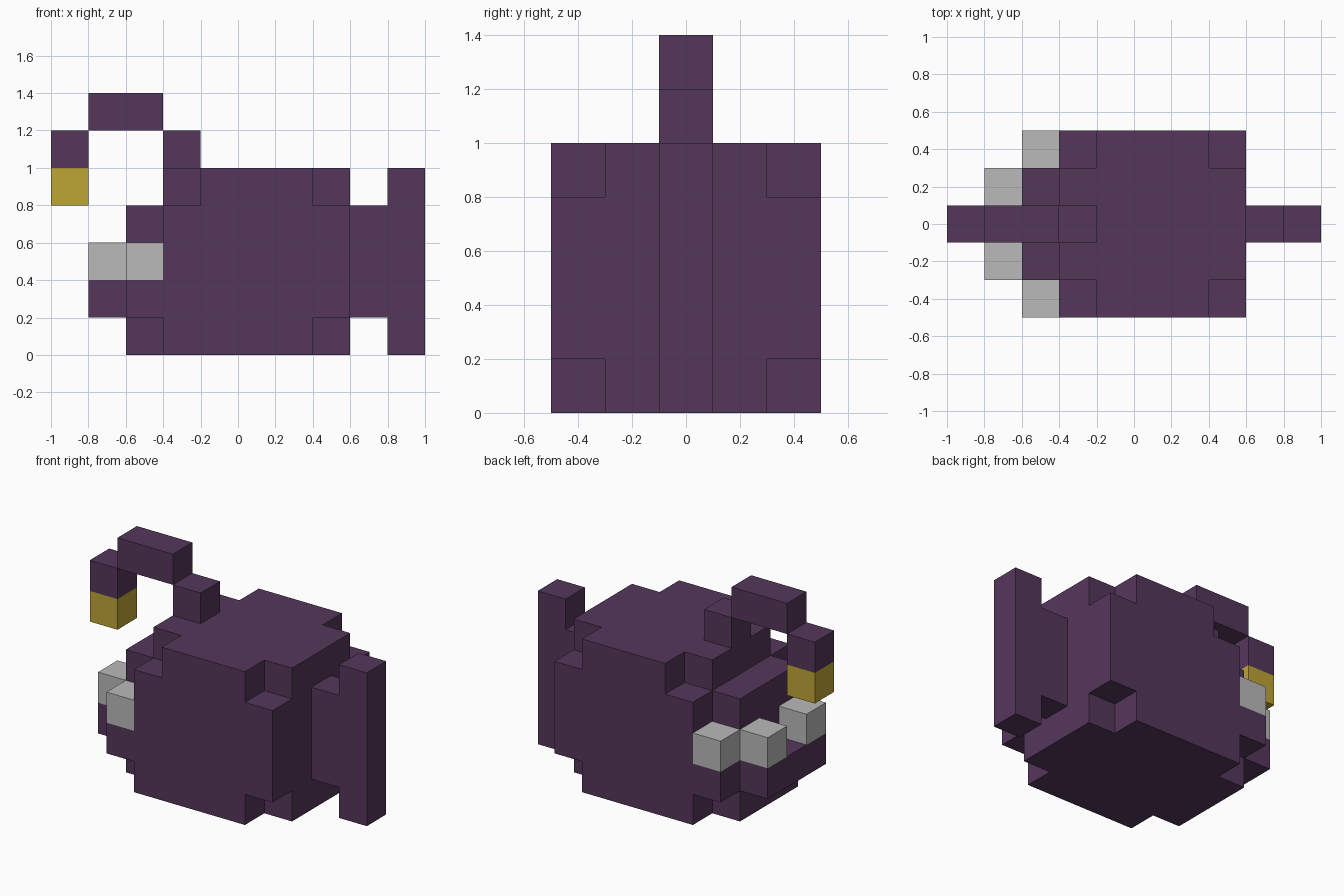
import bpy
import bmesh
import math
from mathutils import Vector

if "Cube" in bpy.data.objects:
    bpy.data.objects.remove(bpy.data.objects["Cube"], do_unlink=True)

S = 0.2  # block size


def make_material(name, rgb):
    mat = bpy.data.materials.new(name)
    mat.use_nodes = True
    mat.diffuse_color = (*rgb, 1)
    bsdf = next(n for n in mat.node_tree.nodes if n.type == 'BSDF_PRINCIPLED')
    bsdf.inputs["Base Color"].default_value = (*rgb, 1)
    return mat


purple = make_material("deep purple", (0.089, 0.038, 0.105))
ivory = make_material("tooth grey", (0.49, 0.49, 0.49))
gold = make_material("lure gold", (0.515, 0.376, 0.036))


def blocks(name, cells, mat):
    """Outer skin of a set of blocks; x counts from the snout, y from the middle, z from the ground."""
    cells = set(cells)
    bm = bmesh.new()
    for c in cells:
        center = Vector(((c[0] - 4.5) * S, c[1] * S, (c[2] + 0.5) * S))
        for axis in range(3):
            for sign in (-1, 1):
                near = list(c)
                near[axis] += sign
                if tuple(near) in cells:
                    continue
                n, u, v = Vector(), Vector(), Vector()
                n[axis], u[(axis + 1) % 3], v[(axis + 2) % 3] = sign, 1, sign
                corners = ((-1, -1), (1, -1), (1, 1), (-1, 1))
                bm.faces.new([bm.verts.new(center + (n + u * a + v * b) * S / 2)
                              for a, b in corners])
    bmesh.ops.remove_doubles(bm, verts=bm.verts, dist=0.001)
    # Merge flush squares into large flat faces
    bmesh.ops.dissolve_limit(bm, angle_limit=math.radians(1),
                             verts=bm.verts, edges=bm.edges)
    mesh = bpy.data.meshes.new(name)
    bm.to_mesh(mesh)
    bm.free()
    mesh.materials.append(mat)
    obj = bpy.data.objects.new(name, mesh)
    bpy.context.collection.objects.link(obj)
    return obj


def box(xs, ys, zs):
    return {(x, y, z) for x in xs for y in ys for z in zs}


# Body: a block with clipped corners (the lower front ones stay)
body = box(range(3, 8), range(-2, 3), range(5))
body -= box((7,), (-2, 2), (0, 4)) | box((3,), (-2, 2), (4,))
# Narrower face in front, leaving room for the jaw
body |= box((2,), (-1, 0, 1), (0, 2, 3))
blocks("body", body, purple)

# Jutting lower jaw
blocks("jaw", box((2,), range(-2, 3), (1,)) | box((1,), (-1, 0, 1), (1,)), purple)

# Teeth standing on the jaw
for side, sign in (("left", 1), ("right", -1)):
    blocks(f"front_tooth_{side}", {(1, sign, 2)}, ivory)
    blocks(f"back_tooth_{side}", {(2, 2 * sign, 2)}, ivory)

# Tail stem and fin
blocks("tail", box((8,), (0,), range(1, 4)) | box((9,), (0,), range(5)), purple)

# Lure arching over the snout
blocks("lure_base", {(3, 0, 5)}, purple)
blocks("lure_arch", box((1, 2), (0,), (6,)), purple)
blocks("lure_tip", {(0, 0, 5)}, purple)
blocks("lure_light", {(0, 0, 4)}, gold)
